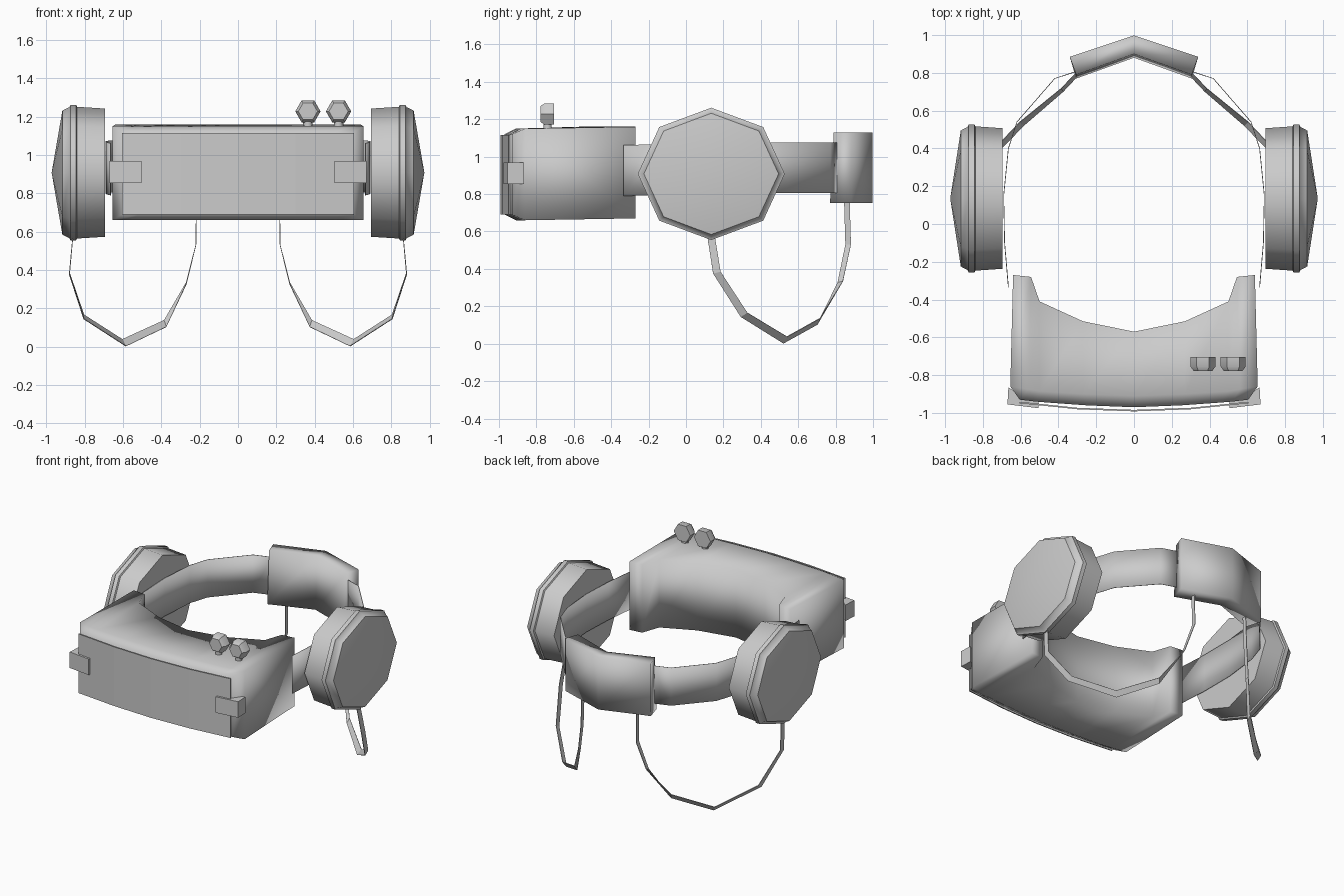
import bpy, bmesh
from math import cos, sin, pi, radians
from mathutils import Vector

cube = bpy.data.objects.get("Cube")
if cube:
    bpy.data.objects.remove(cube, do_unlink=True)

GREY = (0.6, 0.6, 0.6, 1)
grey = bpy.data.materials.new("plain_grey")
grey.use_nodes = True
grey.diffuse_color = GREY
grey.node_tree.nodes["Principled BSDF"].inputs["Base Color"].default_value = GREY


def loft(name, rings, closed=True, caps=(), smooth=None, mirror=False, thick=0):
    """Skin a list of equal rings; caps lists the index groups that close both ends."""
    bm = bmesh.new()
    rows = [[bm.verts.new(p) for p in ring] for ring in rings]
    n = len(rows[0])
    for a, b in zip(rows, rows[1:]):
        for i in range(n if closed else n - 1):
            j = (i + 1) % n
            bm.faces.new((a[i], a[j], b[j], b[i]))
    for cap in caps:
        for row in (rows[0], rows[-1]):
            bm.faces.new([row[i] for i in cap])
    bmesh.ops.remove_doubles(bm, verts=bm.verts, dist=0.0001)
    bmesh.ops.recalc_face_normals(bm, faces=bm.faces)
    mesh = bpy.data.meshes.new(name)
    bm.to_mesh(mesh)
    bm.free()
    mesh.materials.append(grey)
    if smooth:
        mesh.shade_smooth()
        mesh.set_sharp_from_angle(angle=radians(smooth))
    obj = bpy.data.objects.new(name, mesh)
    bpy.context.collection.objects.link(obj)
    if thick:
        mod = obj.modifiers.new("thickness", "SOLIDIFY")
        mod.thickness = thick
        mod.offset = 0
    if mirror:
        mod = obj.modifiers.new("mirror", "MIRROR")
        mod.use_mirror_merge = False
    return obj


def both_sides(half):
    """Extend a half outline, listed from the left end to the centre, to the right."""
    return half + [(-p[0],) + tuple(p[1:]) for p in reversed(half[:-1])]


def prism(name, outline, z0, z1, **kw):
    return loft(name, [[(x, y, z) for x, y in outline] for z in (z0, z1)],
                caps=[range(len(outline))], **kw)


# Visor housing: columns of back, shoulder and front points
columns = both_sides([
    (0.64, -0.27, 0.655, -0.86, 0.605, -0.93),
    (0.545, -0.28, 0.56, -0.875, 0.52, -0.94),
    (0.5, -0.41, 0.5, -0.885, 0.46, -0.945),
    (0.27, -0.515, 0.27, -0.9, 0.25, -0.96),
    (0, -0.57, 0, -0.91, 0, -0.97)])
# mirrored columns need every x negated
half = len(columns) // 2
columns = [c if i <= half else (c[0], c[1], -c[2], c[3], -c[4], c[5])
           for i, c in enumerate(columns)]
rings = [[(bx, by, 0.67), (bx, by, 1.16), (mx, my, 1.15), (fx, fy, 1.12),
          (fx, fy, 0.69), (mx, my, 0.66)] for bx, by, mx, my, fx, fy in columns]
loft("visor_housing", rings, caps=[(0, 1, 2, 5), (2, 3, 4, 5)], smooth=100)

# Slightly bowed front plate
plate = both_sides([(0.605, -0.945), (0.3, -0.977), (0, -0.988)])
loft("front_plate", [[(x, y, z) for x, y in plate] for z in (0.69, 1.115)],
     closed=False, thick=0.008)

# Clips wrapped round the front corners
prism("corner_clips", [(0.505, -0.975), (0.67, -0.955), (0.665, -0.865),
                       (0.625, -0.89), (0.505, -0.935)], 0.855, 0.97, mirror=True)

# Two hexagonal knobs on short stems
for side, x in (("inner", 0.365), ("outer", 0.525)):
    rings = [[(x + r * cos(k * pi / 3), y, 1.228 + r * sin(k * pi / 3)) for k in range(6)]
             for y, r in ((-0.705, 0.066), (-0.755, 0.066), (-0.777, 0.05))]
    loft(side + "_knob", rings, caps=[range(6)], smooth=50)
    stem = [(x + 0.025 * cos(k * pi / 3), -0.74 + 0.025 * sin(k * pi / 3)) for k in range(6)]
    prism(side + "_knob_stem", stem, 1.13, 1.19, smooth=70)

# Ear cups: eight-sided, with a raised rim and a shallow pointed cover
profile = [(0.695, 0.0), (0.695, 0.372), (0.84, 0.382), (0.845, 0.393), (0.875, 0.393),
           (0.88, 0.38), (0.917, 0.36), (0.973, 0.0)]
rings = [[(x, 0.135 + r * cos(k * pi / 4), 0.908 + 0.9 * r * sin(k * pi / 4))
          for k in range(8)] for x, r in profile]


def ear_cups():
    # the end rings collapse to a point, so build them as fans
    obj = loft("ear_cups", rings[1:-1], caps=[range(8)], smooth=50, mirror=True)
    bm = bmesh.new()
    bm.from_mesh(obj.data)
    bm.faces.ensure_lookup_table()
    cover = max((f for f in bm.faces if len(f.verts) == 8),
                key=lambda f: f.calc_center_median().x)
    tip = bmesh.ops.poke(bm, faces=[cover])["verts"][0]
    tip.co.x = profile[-1][0]
    bm.to_mesh(obj.data)
    bm.free()
    obj.data.shade_smooth()
    obj.data.set_sharp_from_angle(angle=radians(50))


ear_cups()

# Head strap running from the visor to the rear pack
strap = [(0.665, -0.335, 0.79), (0.685, -0.1, 0.795), (0.69, 0.15, 0.8), (0.665, 0.4, 0.805),
         (0.62, 0.54, 0.805), (0.42, 0.77, 0.805), (0.3, 0.81, 0.805)]
loft("head_strap", [[(x, y, z), (x, y, z + 0.272)] for x, y, z in strap],
     closed=False, smooth=40, mirror=True, thick=0.004)

# Rear pack, bent at the middle
pack = both_sides([(0.34, 0.885, 0.305, 0.77), (0, 0.998, 0, 0.88)])
rings = [[(ox, oy, 0.752), (ox, oy, 1.13), (ix, iy + 0.02, 1.13), (ix, iy, 0.752)]
         for ox, oy, ix, iy in ((p[0], p[1], 0.9 * p[0], p[3]) for p in pack)]
loft("rear_pack", rings, caps=[range(4)], smooth=100)

# Flat hanging cables: centre point, then half of the ribbon width
cable = [((0.86, 0.13, 0.6), (0, 0.02, 0)), ((0.88, 0.165, 0.38), (0, 0.02, 0.005)),
         ((0.805, 0.31, 0.155), (0, 0.018, 0.011)), ((0.595, 0.53, 0.02), (0.01, 0.01, 0.018)),
         ((0.38, 0.71, 0.12), (0.006, -0.008, 0.017)), ((0.27, 0.825, 0.33), (0, -0.014, 0.004)),
         ((0.22, 0.867, 0.53), (0, -0.015, 0)), ((0.217, 0.86, 0.77), (0, -0.015, 0))]
rows = []
for i, (c, w) in enumerate(cable):
    c, w = Vector(c), Vector(w)
    # the ribbon turns over past the lowest point
    if i > 3 and w.y < 0:
        w = Vector((w.x, -w.y, w.z))
    rows.append([c - w, c + w])
loft("hanging_cables", rows, closed=False, mirror=True, thick=0.004)
